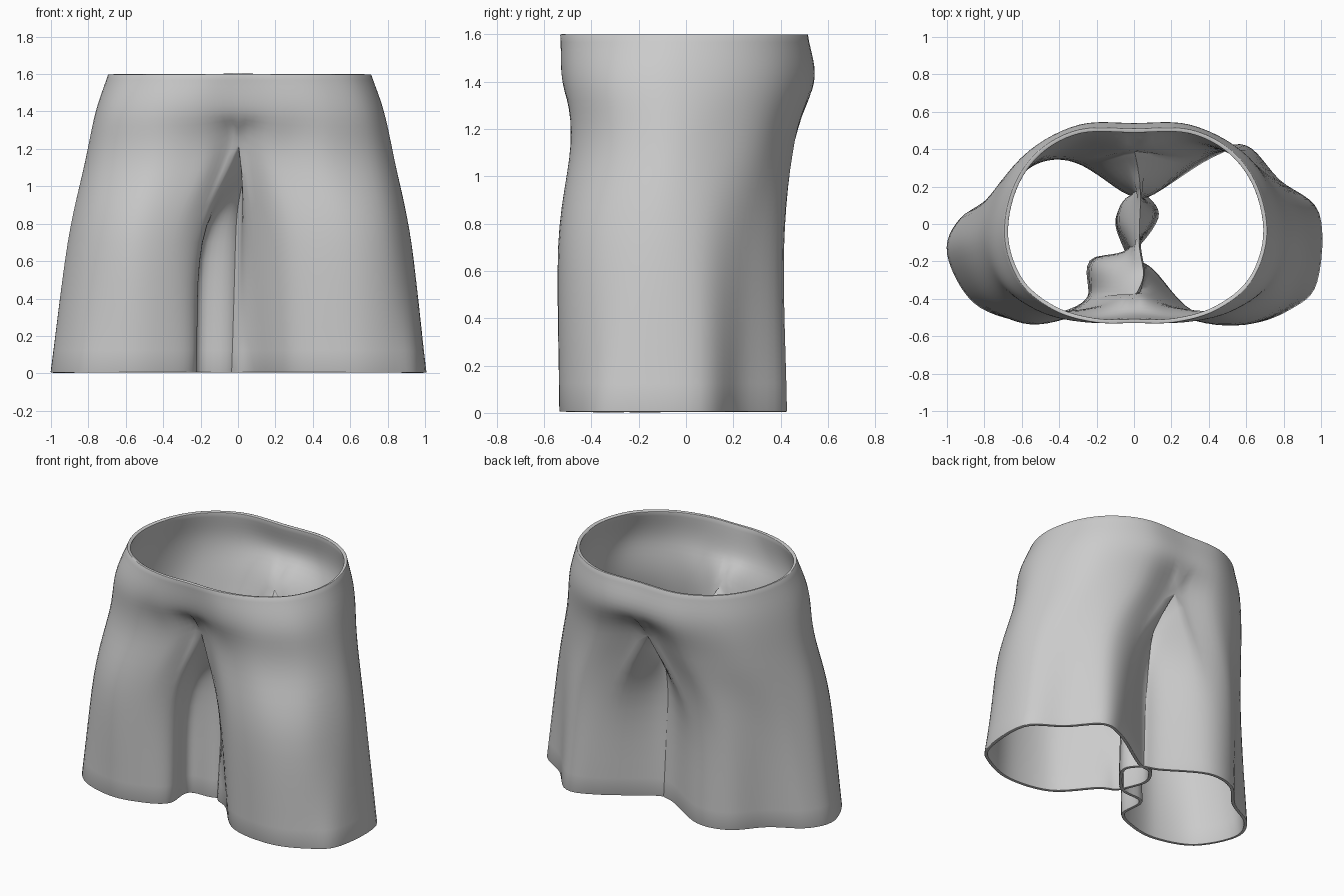
import bpy, bmesh, math
from mathutils import Vector

if "Cube" in bpy.data.objects:
    bpy.data.objects.remove(bpy.data.objects["Cube"])

SEG, ROWS = 6, 6          # samples per control span, around and down
OUT = 8 * SEG             # column index of the back centre seam

# Half outlines from front centre round the hip to back centre (x, y)
WAIST = [(0, -.53), (.22, -.525), (.44, -.46), (.625, -.31), (.71, -.07),
         (.665, .19), (.525, .39), (.3, .505), (0, .51)]
HIP = [(0, -.50), (.26, -.522), (.5, -.475), (.7, -.33), (.78, -.09),
       (.725, .18), (.57, .395), (.3, .53), (0, .535)]
THIGH = [(0, -.40), (.2, -.465), (.48, -.48), (.735, -.34), (.838, -.1),
         (.78, .14), (.62, .34), (.33, .46), (0, .41)]
# Crotch saddle from back to front (x, y, z)
SADDLE = [(.02, .3, 1.1), (.035, .16, 1.05), (.03, 0, 1.03),
          (.03, -.15, 1.05), (.04, -.28, 1.1)]
# Closed leg outlines, mid-leg and hem, starting at the inner front corner
MID_R = [(.06, -.3), (.28, -.5), (.58, -.535), (.81, -.42), (.92, -.18), (.895, .07), (.73, .26),
         (.52, .41), (.28, .36), (.09, .19), (-.04, .14), (-.08, .02), (-.04, -.1), (.01, -.18)]
HEM_R = [(.09, -.26), (.3, -.48), (.6, -.535), (.84, -.455), (.98, -.31), (.99, .06), (.78, .235),
         (.6, .42), (.4, .37), (.1, .18), (-.03, .14), (-.1, .02), (-.06, -.12), (-.01, -.2)]
MID_L = [(.2, -.39), (.35, -.5), (.58, -.53), (.8, -.39), (.91, -.13), (.84, .07), (.69, .22),
         (.5, .36), (.27, .35), (.05, .2), (-.05, .14), (-.1, .03), (.02, -.15), (.18, -.22)]
HEM_L = [(.23, -.4), (.38, -.49), (.6, -.52), (.86, -.42), (1.0, -.16), (.93, .03), (.72, .16),
         (.55, .33), (.33, .36), (.05, .2), (-.07, .15), (-.13, .03), (.03, -.17), (.22, -.21)]


def spline(pts, n, before=None, after=None):
    """Catmull-Rom samples through pts, with optional phantom end points."""
    p = [before or pts[0] * 2 - pts[1]] + pts + [after or pts[-1] * 2 - pts[-2]]
    res = []
    for i in range(1, len(p) - 2):
        a, b, c, d = p[i - 1:i + 3]
        for k in range(n):
            t = k / n
            res.append(b + (c - a) * (t / 2) + (a * 2 - b * 5 + c * 4 - d) * (t * t / 2)
                       + (b * 3 - a - c * 3 + d) * (t ** 3 / 2))
    return res + [pts[-1].copy()]


def flip(v):
    return Vector((-v.x, v.y, v.z))


def half_ring(outline, heights, side):
    s = side if side > 0 else side * .975
    pts = [Vector((x * s, y, z)) for (x, y), z in zip(outline, heights)]
    return spline(pts, SEG, flip(pts[1]), flip(pts[-2]))


def leg_ring(outline, z, side):
    pts = [Vector((x * side, y, z)) for x, y in outline]
    return spline(pts + [pts[0]], SEG, pts[-1], pts[1])[:-1]


def build_half(bm, side, mid, hem):
    top = half_ring(WAIST, [1.6] * 9, side)
    hip = half_ring(HIP, [1.4] * 9, side)
    thigh = half_ring(THIGH, [1.23, 1.15] + [1.13] * 5 + [1.15, 1.2], side)
    saddle = spline([thigh[-1]] + [Vector(p) for p in SADDLE] + [thigh[0]], SEG)
    thigh += saddle[1:-1]
    low, end = leg_ring(mid, .7, side), leg_ring(hem, .005, side)
    grid = []
    for j in range(len(low)):
        lower = [thigh[j], low[j], end[j]]
        if j in (0, OUT):         # centre seams are shared, so split there
            col = spline([top[j], hip[j], thigh[j]], ROWS)[:-1] + spline(lower, ROWS)
        elif j < OUT:
            col = spline([top[j], hip[j]] + lower, ROWS)
        else:
            col = [None] * (2 * ROWS) + spline(lower, ROWS)
        grid.append([bm.verts.new(v) if v is not None else None for v in col])
    n = len(grid)
    for r in range(4 * ROWS):
        for j in range(OUT if r < 2 * ROWS else n):
            a, b = grid[j], grid[(j + 1) % n]
            bm.faces.new((a[r], b[r], b[r + 1], a[r + 1]))


# Shorts: two halves joined along the centre and crotch seams
bm = bmesh.new()
build_half(bm, 1, MID_R, HEM_R)
build_half(bm, -1, MID_L, HEM_L)
bmesh.ops.remove_doubles(bm, verts=bm.verts, dist=1e-5)
bmesh.ops.recalc_face_normals(bm, faces=bm.faces)
outer = max(bm.faces, key=lambda f: f.calc_center_median().x)
if outer.normal.x < 0:
    bmesh.ops.reverse_faces(bm, faces=bm.faces)
mesh = bpy.data.meshes.new("shorts")
bm.to_mesh(mesh)
bm.free()
shorts = bpy.data.objects.new("shorts", mesh)
bpy.context.collection.objects.link(shorts)

cloth = bpy.data.materials.new("grey cloth")
cloth.diffuse_color = (.6, .6, .6, 1)
cloth.use_nodes = True
cloth.node_tree.nodes["Principled BSDF"].inputs["Base Color"].default_value = cloth.diffuse_color
mesh.materials.append(cloth)

# Cloth thickness with softened rims
shell = shorts.modifiers.new("thickness", 'SOLIDIFY')
shell.thickness = .022
shell.offset = -1
soft = shorts.modifiers.new("soft rims", 'BEVEL')
soft.width = .007
soft.segments = 2
soft.limit_method = 'ANGLE'
soft.angle_limit = math.radians(70)
bpy.context.view_layer.objects.active = shorts
shorts.select_set(True)
for name in (shell.name, soft.name):
    bpy.ops.object.modifier_apply(modifier=name)
bpy.ops.object.shade_smooth_by_angle(angle=math.radians(60))
